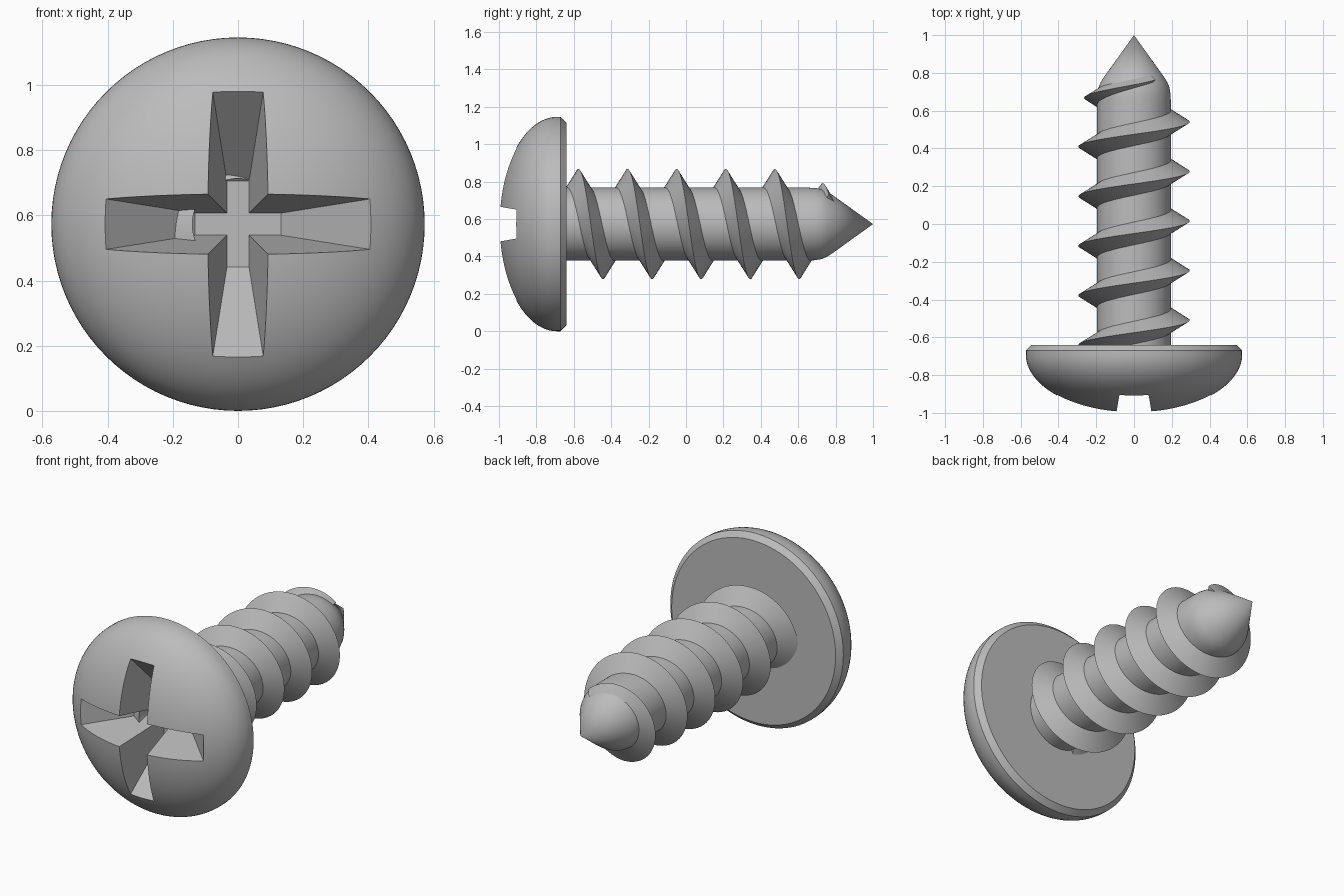
import bpy, bmesh
from math import pi, sin, cos, sqrt, radians
from mathutils import Vector

CZ = 0.573          # height of the screw axis
HEAD_R = 0.573
SHAFT_R = 0.195
PITCH = 0.2625

if "Cube" in bpy.data.objects:
    bpy.data.objects.remove(bpy.data.objects["Cube"])

steel = bpy.data.materials.new("grey steel")
steel.use_nodes = True
GREY = (0.5, 0.5, 0.5, 1)
steel.diffuse_color = GREY
steel.node_tree.nodes["Principled BSDF"].inputs["Base Color"].default_value = GREY


def finish(name, bm):
    bmesh.ops.recalc_face_normals(bm, faces=bm.faces)
    mesh = bpy.data.meshes.new(name)
    bm.to_mesh(mesh)
    bm.free()
    mesh.materials.append(steel)
    obj = bpy.data.objects.new(name, mesh)
    obj.location.z = CZ
    bpy.context.collection.objects.link(obj)
    return obj


def smooth(obj, angle):
    bpy.ops.object.select_all(action='DESELECT')
    obj.select_set(True)
    bpy.context.view_layer.objects.active = obj
    bpy.ops.object.shade_smooth_by_angle(angle=radians(angle))


def lathe(name, profile, steps=96):
    """Revolve (radius, y) points around the y axis."""
    bm = bmesh.new()
    verts = [bm.verts.new((r, y, 0)) for r, y in profile]
    edges = [bm.edges.new(pair) for pair in zip(verts, verts[1:])]
    bmesh.ops.spin(bm, geom=verts + edges, cent=(0, 0, 0), axis=(0, 1, 0),
                   angle=2 * pi, steps=steps)
    bmesh.ops.remove_doubles(bm, verts=bm.verts, dist=1e-5)
    return finish(name, bm)


def slot_cutter(name, vertical):
    """Tapered slot, wide at the mouth and narrow at the floor."""
    bm = bmesh.new()
    for y, length, half in ((-1.05, 0.56, 0.102), (-0.65, 0.132, 0.034)):
        for sx in (-1, 1):
            for sz in (-1, 1):
                a, b = sx * length, sz * half
                bm.verts.new((b, y, a) if vertical else (a, y, b))
    bmesh.ops.convex_hull(bm, input=bm.verts)
    obj = finish(name, bm)
    obj.hide_render = True
    return obj


# Domed head with a chamfered back rim
dome = [(HEAD_R * sin(t * pi / 48), -0.69 - 0.31 * cos(t * pi / 48)) for t in range(25)]
head = lathe("head", dome + [(HEAD_R, -0.67), (0.543, -0.64), (0, -0.64)])

# Cross recess
cutters = [slot_cutter("slot_cutter_across", False), slot_cutter("slot_cutter_upright", True)]
for cutter in cutters:
    mod = head.modifiers.new("recess", 'BOOLEAN')
    mod.operation = 'DIFFERENCE'
    mod.solver = 'EXACT'
    mod.object = cutter
bpy.context.view_layer.update()
cut_mesh = bpy.data.meshes.new_from_object(
    head.evaluated_get(bpy.context.evaluated_depsgraph_get()))
head.modifiers.clear()
head.data = cut_mesh
for cutter in cutters:
    bpy.data.objects.remove(cutter)
smooth(head, 20)

# Shaft with a rounded shoulder and pointed tip
shaft = lathe("shaft", [(0, -0.645), (SHAFT_R, -0.645), (SHAFT_R, 0.65), (0.193, 0.69),
                        (0.187, 0.725), (0.175, 0.753), (0.16, 0.777), (0, 1)])
smooth(shaft, 30)


# Helical thread with a sharp crest that fades out near the tip
def crest_radius(turn):
    if turn < 4.5:
        return 0.295
    return 0.295 - 0.1 * ((turn - 4.5) / 0.6) ** 1.3


bm = bmesh.new()
INNER, START, END, COUNT = 0.14, -0.42, 5.1, 400
previous = None
for i in range(COUNT + 1):
    turn = START + (END - START) * i / COUNT
    angle, y, crest = turn * 2 * pi, -0.575 + PITCH * turn, crest_radius(turn)
    half = 0.6 * (crest - INNER)
    ring = [bm.verts.new((r * sin(angle), y + dy, r * cos(angle)))
            for r, dy in ((INNER, -half), (crest, 0), (INNER, half))]
    if previous:
        for k in range(3):
            n = (k + 1) % 3
            bm.faces.new((previous[k], previous[n], ring[n], ring[k]))
    else:
        bm.faces.new(ring)
    previous = ring
bm.faces.new(previous)
thread = finish("thread", bm)
smooth(thread, 30)
